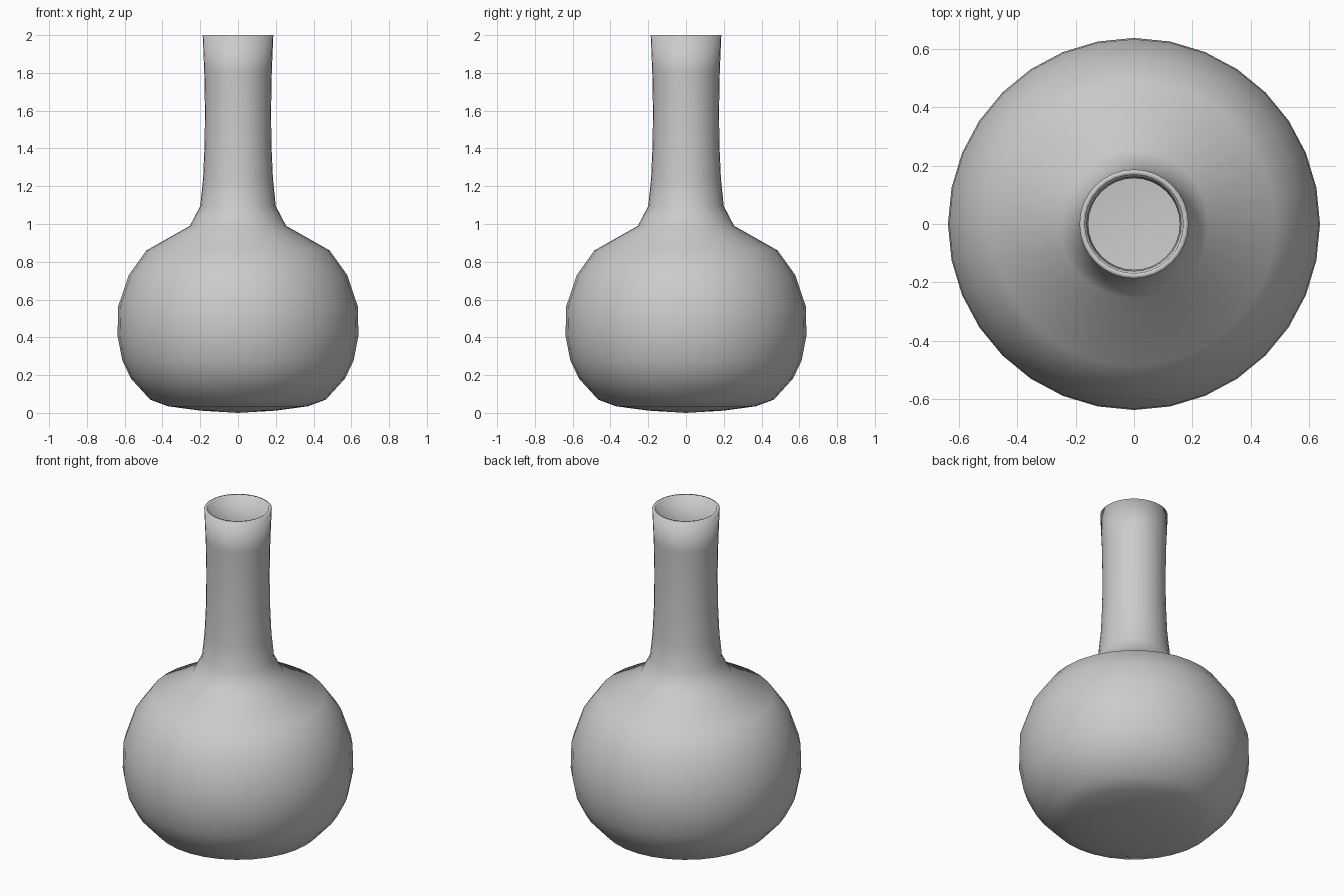
import bpy, bmesh, math

if "Cube" in bpy.data.objects:
    bpy.data.objects.remove(bpy.data.objects["Cube"])

SIDES = 32
WALL = 0.018

# Outer profile (radius, height) from the base up to the rim
outer = [(0.2, 0.012), (0.37, 0.035), (0.465, 0.07), (0.565, 0.18),
         (0.612, 0.275), (0.638, 0.41), (0.634, 0.565), (0.578, 0.73),
         (0.485, 0.86), (0.255, 0.99), (0.2, 1.095), (0.185, 1.24),
         (0.177, 1.42), (0.175, 1.6), (0.179, 1.81), (0.187, 2.0)]


def inset(points, d):
    """Shift a profile inward along its normals."""
    result = []
    for i, (r, z) in enumerate(points):
        r0, z0 = points[max(i - 1, 0)]
        r1, z1 = points[min(i + 1, len(points) - 1)]
        dr, dz = r1 - r0, z1 - z0
        n = math.hypot(dr, dz)
        result.append((r - d * dz / n, z + d * dr / n))
    r, z = result[-1]
    result[-1] = (r, 2.0)
    return result


# Bottle: outer skin, rim and inner skin turned around the z axis
profile = outer + inset(outer, WALL)[::-1]
bm = bmesh.new()
rings = []
for r, z in profile:
    rings.append([bm.verts.new((r * math.cos(2 * math.pi * k / SIDES),
                                r * math.sin(2 * math.pi * k / SIDES), z))
                  for k in range(SIDES)])
for a, b in zip(rings, rings[1:]):
    for k in range(SIDES):
        n = (k + 1) % SIDES
        bm.faces.new((a[k], a[n], b[n], b[k]))

# Slightly domed base and inner floor
for ring, z in ((rings[0], 0.0), (rings[-1], WALL)):
    centre = bm.verts.new((0, 0, z))
    for k in range(SIDES):
        bm.faces.new((ring[k], ring[(k + 1) % SIDES], centre))

bmesh.ops.recalc_face_normals(bm, faces=bm.faces)
for f in bm.faces:
    f.smooth = True
mesh = bpy.data.meshes.new("bottle_vase")
bm.to_mesh(mesh)
bm.free()
bpy.context.collection.objects.link(bpy.data.objects.new("bottle_vase", mesh))
